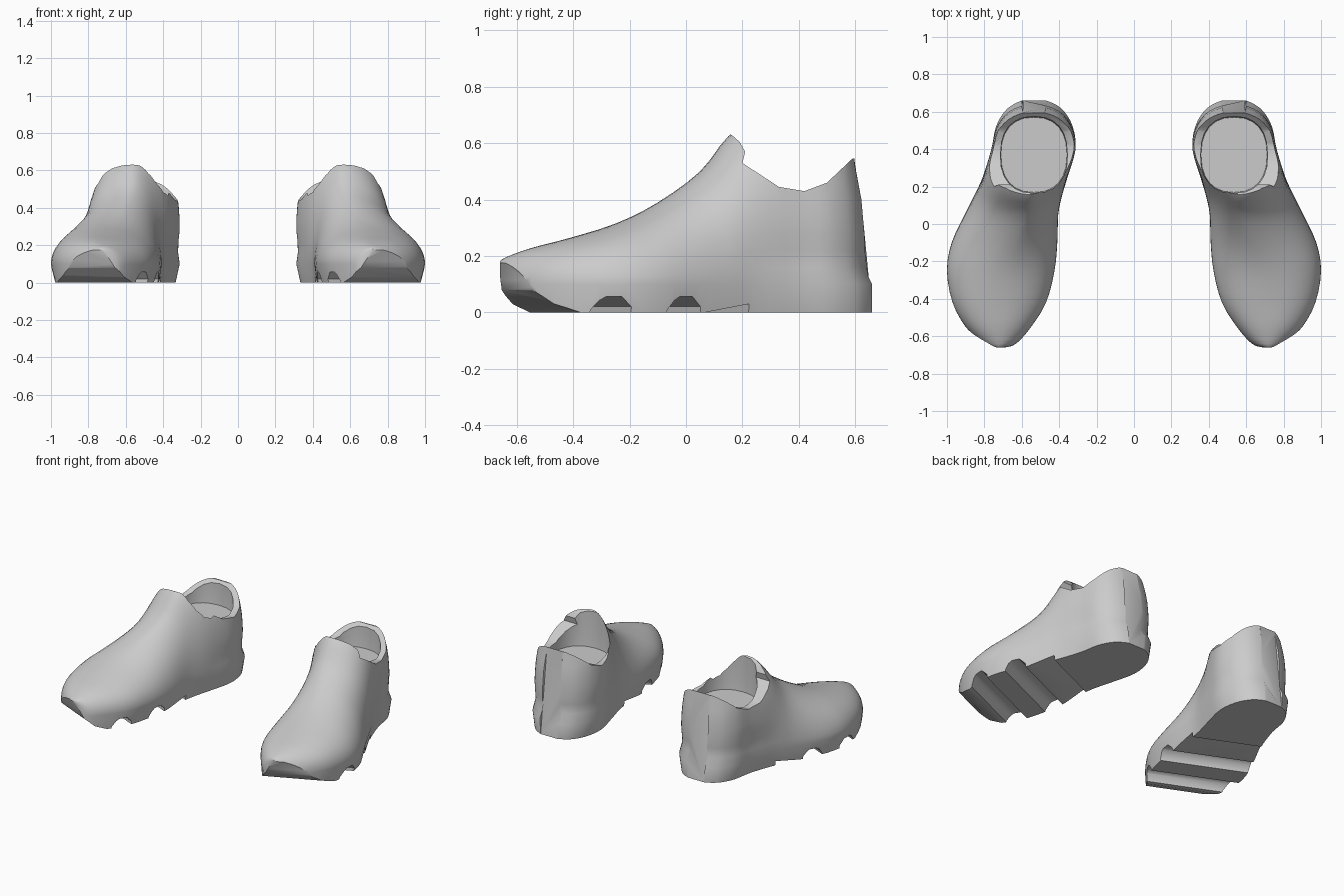
import bpy, bmesh, math
from mathutils import Matrix, Vector

cube = bpy.data.objects.get("Cube")
if cube:
    bpy.data.objects.remove(cube, do_unlink=True)

grey = bpy.data.materials.new("plain grey")
grey.use_nodes = True
grey.diffuse_color = (0.6, 0.6, 0.6, 1)
grey.node_tree.nodes["Principled BSDF"].inputs["Base Color"].default_value = grey.diffuse_color


def make_object(name, bm):
    bmesh.ops.recalc_face_normals(bm, faces=bm.faces)
    mesh = bpy.data.meshes.new(name)
    bm.to_mesh(mesh)
    bm.free()
    mesh.materials.append(grey)
    obj = bpy.data.objects.new(name, mesh)
    bpy.context.collection.objects.link(obj)
    return obj


def loft(name, rings):
    """Skin a list of closed rings and cap both ends."""
    bm = bmesh.new()
    rows = [[bm.verts.new(p) for p in ring] for ring in rings]
    count = len(rows[0])
    for a, b in zip(rows, rows[1:]):
        for i in range(count):
            j = (i + 1) % count
            bm.faces.new((a[i], a[j], b[j], b[i]))
    bm.faces.new(rows[0])
    bm.faces.new(rows[-1])
    return make_object(name, bm)


def lerp_table(table, v):
    for (a, p), (b, q) in zip(table, table[1:]):
        if v <= b:
            return p + (q - p) * max(0, (v - a) / (b - a))
    return table[-1][1]


def smooth_rows(rows, steps):
    """Catmull-Rom interpolation of the stations."""
    out = []
    for i in range(len(rows) - 1):
        quad = [Vector(rows[max(0, min(len(rows) - 1, i + k))]) for k in (-1, 0, 1, 2)]
        a, b, c, d = quad
        for s in range(steps):
            t = s / steps
            out.append(b + (c - a) * t / 2 + (2 * a - 5 * b + 4 * c - d) * t * t / 2
                       + (3 * b - a - 3 * c + d) * t ** 3 / 2)
    return out + [Vector(rows[-1])]


# Stations from toe to heel: y, inner x, outer x, crest x, crest z, squareness
stations = [
    (-.66, .69, .76, .72, .18, 2), (-.64, .63, .81, .72, .195, 2),
    (-.55, .55, .90, .73, .228, 2.2), (-.42, .47, .97, .73, .262, 2.2),
    (-.25, .425, 1.0, .70, .315, 2), (-.1, .41, .975, .64, .39, 1.8),
    (.05, .405, .905, .58, .50, 1.8), (.15, .385, .855, .565, .625, 1.9),
    (.25, .355, .81, .55, .68, 2.8), (.4, .31, .765, .54, .70, 5),
    (.52, .325, .74, .54, .70, 6), (.6, .37, .695, .54, .70, 6),
    (.64, .42, .645, .54, .70, 6), (.66, .47, .60, .54, .70, 6)]
heights = [0, .1, .2, .3, .4, .5, .6, .7, .79, .87, .93, .97, .99]
wall_z = .1
# Heel taper against height: lengthways and across
heel_length = [(0, 1), (.1, 1), (.16, .9), (.25, .915), (.4, .87), (.55, .77), (.7, .7)]
heel_width = [(0, .95), (.1, .99), (.18, .94), (.3, 1), (.45, .96), (.55, .88), (.7, .8)]
ankle = Vector((.535, .37))


def heel_warp(x, y, z):
    w = max(0, min(1, (y - .2) / .2))
    sx = 1 + w * (lerp_table(heel_width, z) - 1)
    sy = lerp_table(heel_length, z) if y > ankle.y else 1
    return (ankle.x + (x - ankle.x) * sx, ankle.y + (y - ankle.y) * sy, z)


def section(y, xi, xo, xc, zt, n):
    spread = [(f, (1 - f ** n) ** (1 / n)) for f in heights]
    rise = lambda f: wall_z + (zt - wall_z) * f
    inner = [(xc + (xi - xc) * s, rise(f)) for f, s in spread]
    outer = [(xc + (xo - xc) * s, rise(f)) for f, s in reversed(spread)]
    foot_in, foot_out = xi + (xc - xi) * .06, xo - (xo - xc) * .06
    pts = [(foot_in, 0)] + inner + [(xc, zt)] + outer + [(foot_out, 0)]
    return [heel_warp(x, y, z) for x, z in pts]


body = loft("left_shoe", [section(*row) for row in smooth_rows(stations, 3)])


def cut(target, cutter):
    cutter.hide_render = True
    mod = target.modifiers.new("cut", 'BOOLEAN')
    mod.operation = 'DIFFERENCE'
    mod.solver = 'EXACT'
    mod.object = cutter
    bpy.context.view_layer.objects.active = target
    bpy.ops.object.modifier_apply(modifier=mod.name)
    bpy.data.objects.remove(cutter, do_unlink=True)


def bar(name, profile, angle=0, shift=0):
    """Prism along x from a (y, z) profile, turned about z."""
    turn = Matrix.Rotation(math.radians(angle), 3, 'Z')
    return loft(name, [[turn @ Vector((x, y + shift, z)) for y, z in profile] for x in (-2, 2)])


# Collar line, dipping at the sides behind the tongue
cut(body, bar("collar_cutter", [
    (.14, .64), (.165, .627), (.19, .605), (.21, .57), (.2, .53), (.33, .445),
    (.42, .43), (.5, .46), (.59, .545), (.75, .56), (.75, .9), (.14, .9)]))


# Foot opening with a shallow inner floor
def oval(z, scale):
    ring = []
    for i in range(24):
        a = math.tau * i / 24
        c, s = math.cos(a), math.sin(a)
        ring.append((ankle.x + math.copysign(abs(c) ** .85, c) * .18 * scale,
                     ankle.y + math.copysign(abs(s) ** .85, s) * .205 * scale, z))
    return ring


cut(body, loft("opening_cutter", [oval(.39, .98), oval(.45, 1), oval(.9, 1)]))

# Slanted toe bevel, two sole grooves and the arch step
slant = 24
cut(body, bar("toe_cutter", [
    (-.735, 0), (-.81, .03), (-.865, .08), (-.9, .175), (-1.3, .2), (-1.3, -.1), (-.735, -.1)], slant))
groove = [(-.07, -.05), (-.065, .01), (-.04, .043), (-.02, .056), (.03, .056), (.065, .02), (.065, -.05)]
for shift in (-.641, -.379):
    cut(body, bar("groove_cutter", groove, slant, shift))
cut(body, bar("arch_cutter", [(-.17, 0), (0, .03), (0, -.05), (-.17, -.05)], slant, -.124))

# Smooth shading and the mirrored partner
bpy.ops.object.select_all(action='DESELECT')
body.select_set(True)
bpy.context.view_layer.objects.active = body
bpy.ops.object.shade_smooth_by_angle(angle=math.radians(35))
partner = body.copy()
partner.data = body.data.copy()
partner.name = partner.data.name = "right_shoe"
bpy.context.collection.objects.link(partner)
partner.data.transform(Matrix.Diagonal((-1, 1, 1, 1)))
partner.data.flip_normals()
